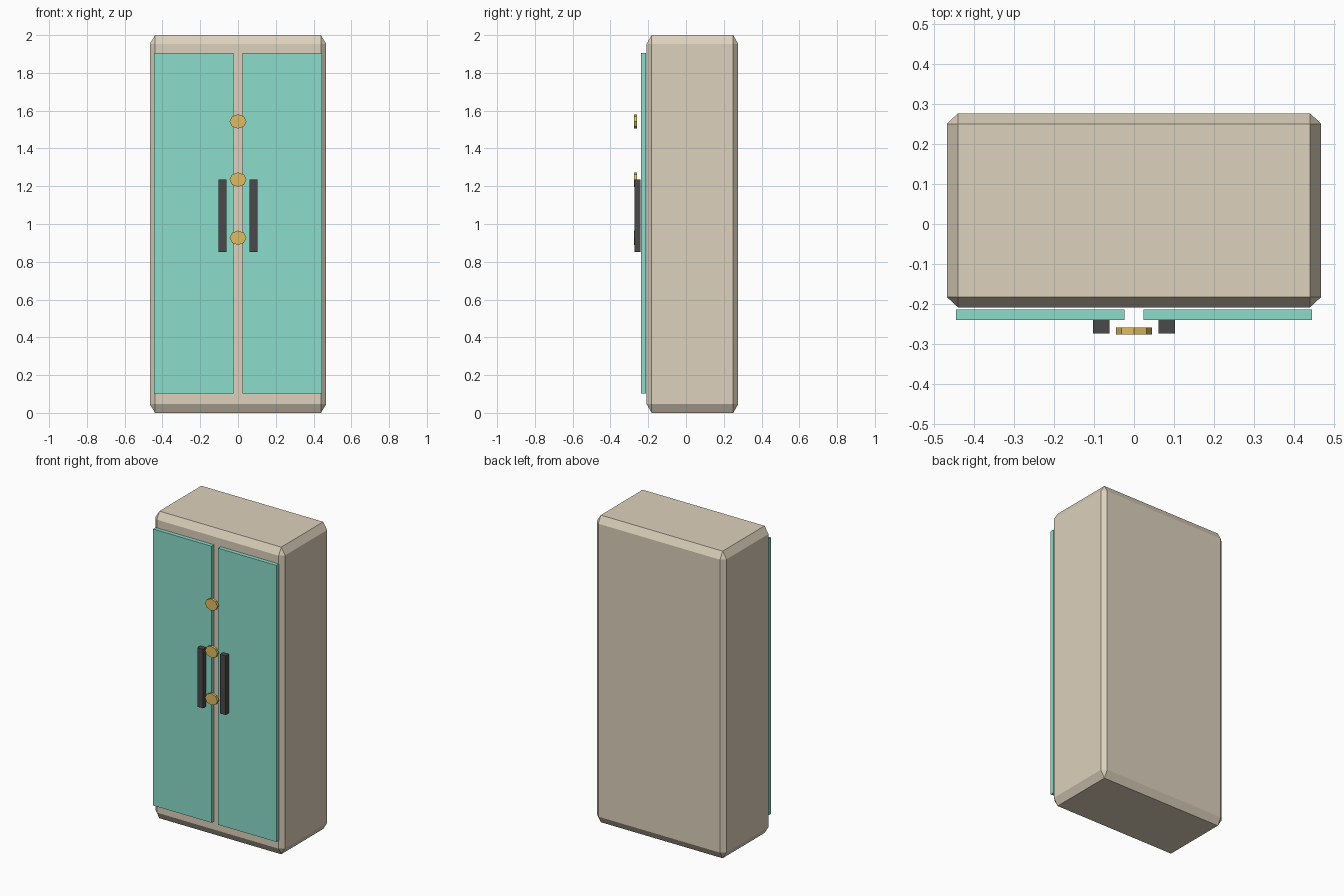
import bpy, bmesh, math
from mathutils import Matrix

if "Cube" in bpy.data.objects:
    bpy.data.objects.remove(bpy.data.objects["Cube"])


def material(name, rgb):
    m = bpy.data.materials.new(name)
    lin = [(c / 255 / 12.92) if c < 10 else ((c / 255 + 0.055) / 1.055) ** 2.4 for c in rgb]
    m.diffuse_color = (*lin, 1)
    m.use_nodes = True
    m.node_tree.nodes["Principled BSDF"].inputs["Base Color"].default_value = m.diffuse_color
    return m


beige = material("beige", (220, 209, 188))
teal = material("teal", (139, 220, 202))
dark = material("charcoal", (74, 74, 74))
brass = material("brass", (222, 188, 96))


def finish(name, bm, mat):
    bmesh.ops.recalc_face_normals(bm, faces=bm.faces)
    me = bpy.data.meshes.new(name)
    bm.to_mesh(me)
    bm.free()
    me.materials.append(mat)
    ob = bpy.data.objects.new(name, me)
    bpy.context.collection.objects.link(ob)
    return ob


def box(name, lo, hi, mat):
    bm = bmesh.new()
    bmesh.ops.create_cube(bm, size=1)
    for v in bm.verts:
        v.co = [lo[i] if v.co[i] < 0 else hi[i] for i in range(3)]
    return finish(name, bm, mat)


# cabinet body: box with a different chamfer width on each axis
half, cut, mid = (0.467, 0.242, 1.0), (0.028, 0.026, 0.046), (0, 0.034, 1.0)
bm = bmesh.new()
for sx in (-1, 1):
    for sy in (-1, 1):
        for sz in (-1, 1):
            for axis in range(3):
                s = (sx, sy, sz)
                bm.verts.new([mid[i] + s[i] * (half[i] - (0 if i == axis else cut[i]))
                              for i in range(3)])
bmesh.ops.convex_hull(bm, input=bm.verts)
bmesh.ops.dissolve_limit(bm, angle_limit=0.01, verts=bm.verts, edges=bm.edges)
finish("cabinet_body", bm, beige)

# doors and handles, one pair per side
for side, s in (("left", -1), ("right", 1)):
    x = sorted((s * 0.024, s * 0.444))
    box(side + "_door", (x[0], -0.239, 0.103), (x[1], -0.213, 1.904), teal)
    x = sorted((s * 0.061, s * 0.102))
    box(side + "_handle", (x[0], -0.273, 0.851), (x[1], -0.24, 1.236), dark)

# eight-sided brass knobs down the centre line
for i, z in enumerate((0.927, 1.235, 1.543)):
    bm = bmesh.new()
    bmesh.ops.create_cone(bm, cap_ends=True, segments=8, radius1=1, radius2=1, depth=1)
    bmesh.ops.transform(bm, verts=bm.verts, matrix=Matrix.Translation((0, -0.267, z))
                        @ Matrix.Diagonal((0.0445, 0.017, 0.038, 1))
                        @ Matrix.Rotation(math.pi / 2, 4, "X"))
    finish("knob_%d" % (i + 1), bm, brass)
